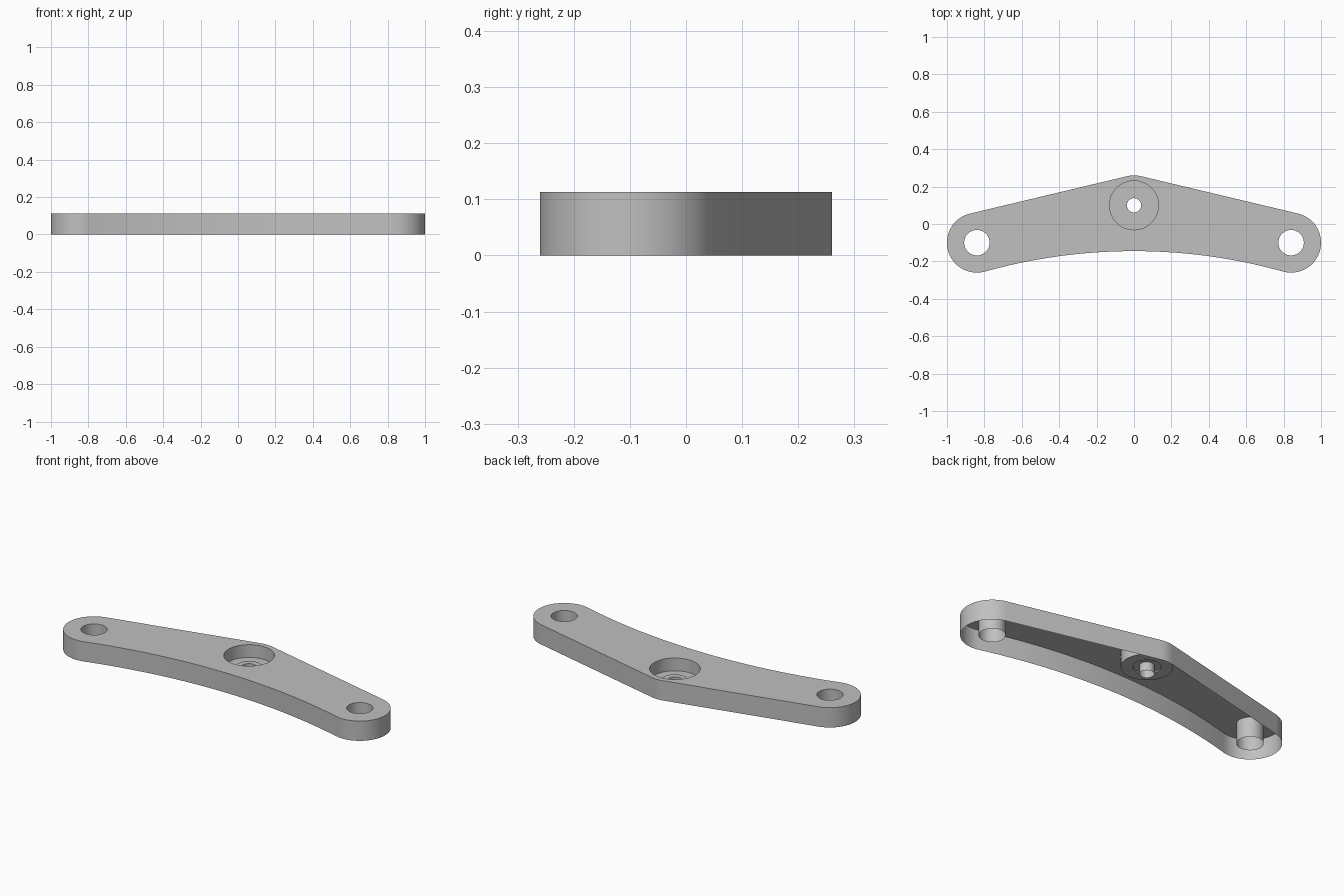
import bpy, bmesh
from math import pi, sin, cos, atan2, hypot
from mathutils import Vector

if "Cube" in bpy.data.objects:
    bpy.data.objects.remove(bpy.data.objects["Cube"])

HEIGHT = 0.113
END_X, END_Y, MID_Y = 0.84, -0.10, 0.10   # bolt hole and pocket centres
ROUND = 0.16                              # outline radius at all three centres
HOLE, POCKET, BOSS, BORE = 0.068, 0.131, 0.07, 0.038
FLOOR, BOSS_TOP = 0.04, 0.048

grey = bpy.data.materials.new("light_grey")
grey.use_nodes = True
grey.diffuse_color = (0.53, 0.53, 0.53, 1)
grey.node_tree.nodes["Principled BSDF"].inputs["Base Color"].default_value = grey.diffuse_color


def arc(cx, cy, r, start, end, n):
    return [(cx + r * cos(start + (end - start) * i / n),
             cy + r * sin(start + (end - start) * i / n)) for i in range(n + 1)]


def circle(cx, cy, r):
    return arc(cx, cy, r, 0, 2 * pi, 64)[:-1]


def ring(bm, points, z):
    return [bm.verts.new((x, y, z)) for x, y in points]


def loft(bm, rings):
    """Join consecutive rings with quads."""
    for a, b in zip(rings, rings[1:]):
        for i in range(len(a)):
            j = (i + 1) % len(a)
            bm.faces.new((a[i], a[j], b[j], b[i]))


def finish(bm, name):
    mesh = bpy.data.meshes.new(name)
    bm.to_mesh(mesh)
    bm.free()
    mesh.materials.append(grey)
    obj = bpy.data.objects.new(name, mesh)
    bpy.context.collection.objects.link(obj)
    bpy.ops.object.select_all(action='DESELECT')
    obj.select_set(True)
    bpy.context.view_layer.objects.active = obj
    bpy.ops.object.shade_smooth_by_angle(angle=pi / 6)


def turned(name, cx, cy, profile):
    """Revolved surface from (radius, z) steps, listed from the top inwards."""
    bm = bmesh.new()
    loft(bm, [ring(bm, circle(cx, cy, r), z) for r, z in profile])
    finish(bm, name)


# Outline: three rounded corners with straight back edges and a hollow front edge
slope = atan2(MID_Y - END_Y, END_X)
back = pi / 2 - slope
arc_y = -3.11
reach = hypot(END_X, END_Y - arc_y)
front = atan2(END_Y - arc_y, END_X)
outline = (arc(END_X, END_Y, ROUND, front - pi, back, 40)
           + arc(0, MID_Y, ROUND, back, pi - back, 10)
           + arc(-END_X, END_Y, ROUND, pi - back, 2 * pi - front, 40)
           + arc(0, arc_y, reach - ROUND, pi - front, front, 40)[1:-1])

# Arm shell: outer wall and pierced top, open underneath
bm = bmesh.new()
top = ring(bm, outline, HEIGHT)
loft(bm, [ring(bm, outline, 0), top])
loops = [top]
for x, y, r in ((END_X, END_Y, HOLE), (-END_X, END_Y, HOLE), (0, MID_Y, POCKET)):
    loops.append(ring(bm, circle(x, y, r), HEIGHT))
edges = []
for loop in loops:
    for a, b in zip(loop, loop[1:] + loop[:1]):
        edges.append(bm.edges.get((a, b)) or bm.edges.new((a, b)))
bmesh.ops.triangle_fill(bm, use_beauty=True, edges=edges, normal=Vector((0, 0, 1)))
for face in bm.faces:
    face.normal_update()
    if face.normal.z < -0.5:
        face.normal_flip()
finish(bm, "arm_shell")

# Bolt hole sleeves at both ends
for side, sign in (("left", 1), ("right", -1)):
    turned(side + "_bolt_sleeve", sign * END_X, END_Y, [(HOLE, HEIGHT), (HOLE, 0)])

# Central pocket with a low raised seat and a through bore
turned("centre_pocket", 0, MID_Y, [(POCKET, HEIGHT), (POCKET, FLOOR), (BOSS, FLOOR),
                                   (BOSS, BOSS_TOP), (BORE, BOSS_TOP), (BORE, 0)])
